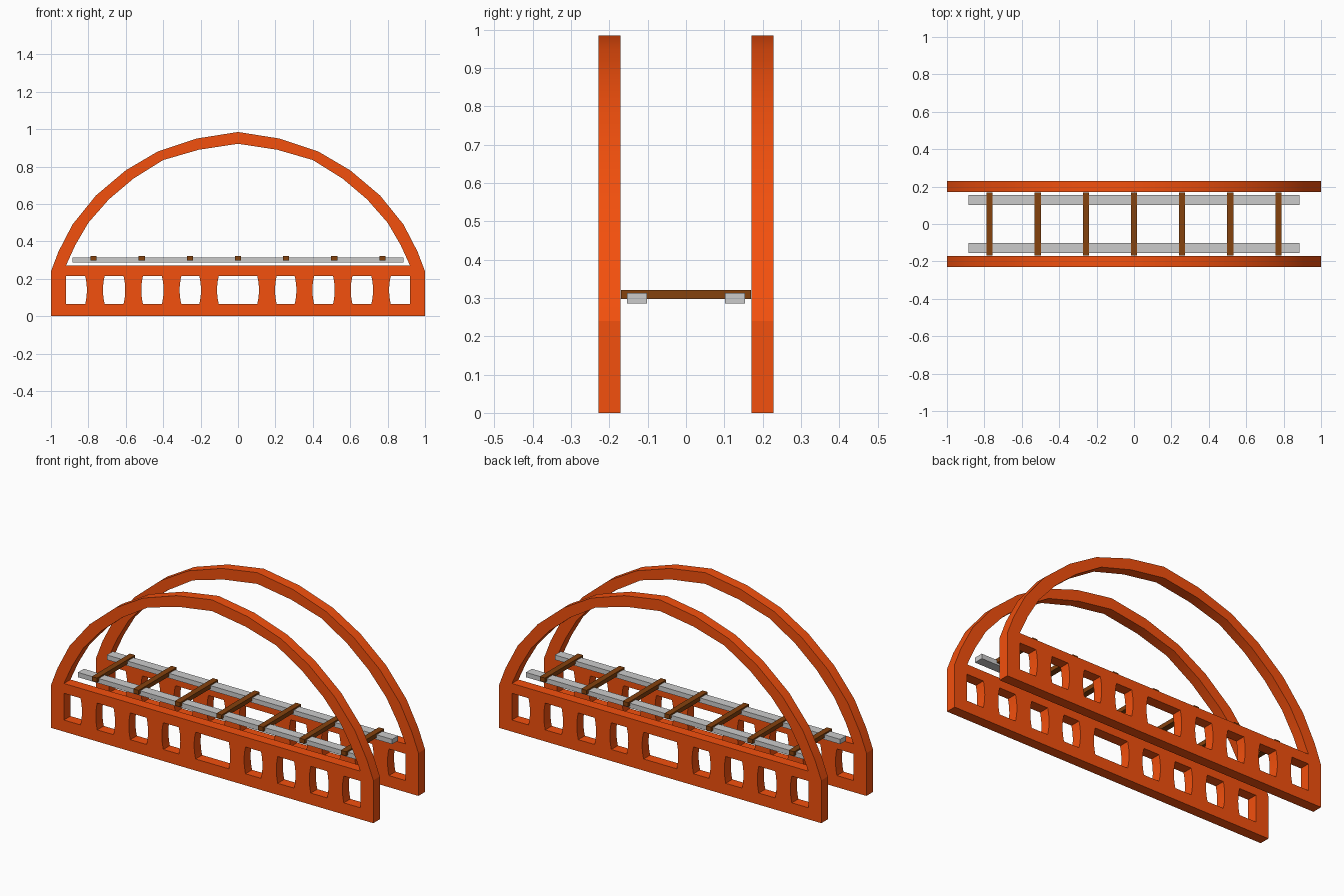
import bpy

if "Cube" in bpy.data.objects:
    bpy.data.objects.remove(bpy.data.objects["Cube"])


def material(name, rgb):
    m = bpy.data.materials.new(name)
    m.diffuse_color = (*rgb, 1)
    m.use_nodes = True
    m.node_tree.nodes["Principled BSDF"].inputs["Base Color"].default_value = m.diffuse_color
    return m


ORANGE = material("orange_paint", (0.90, 0.08, 0.004))
BROWN = material("brown_wood", (0.235, 0.054, 0.004))


def mirrored(half):
    """Close a left-half path across x = 0 (last point lies on the axis)."""
    return half + [(-x, z) for x, z in reversed(half[:-1])]


def box(name, centre, size, mat=None):
    bpy.ops.mesh.primitive_cube_add(size=1, location=centre)
    o = bpy.context.object
    o.name = name
    o.scale = size
    bpy.ops.object.transform_apply(location=False, rotation=False, scale=True)
    if mat:
        o.data.materials.append(mat)
    return o


# Frame outline and arch opening
outer = mirrored([(-1, 0), (-1, 0.24), (-0.96, 0.345), (-0.885, 0.49), (-0.76, 0.645),
                  (-0.60, 0.78), (-0.43, 0.88), (-0.22, 0.95), (0, 0.985)])
arch = mirrored([(-0.92, 0.27), (-0.87, 0.38), (-0.80, 0.50), (-0.69, 0.625),
                 (-0.56, 0.735), (-0.40, 0.835), (-0.21, 0.89), (0, 0.922)])

# Openings between waisted posts in the lower girder
Z0, Z1 = 0.065, 0.215
posts = [-0.765, -0.56, -0.355, -0.155]
posts = posts + [-x for x in reversed(posts)]


def post_edge(x, side):
    steps = 8
    pts = []
    for i in range(steps + 1):
        t = i / steps
        half = 0.043 + 0.009 * (2 * t - 1) ** 2
        pts.append((x + side * half, Z0 + t * (Z1 - Z0)))
    return pts


left_edges = [[(-0.92, Z0), (-0.92, Z1)]] + [post_edge(x, 1) for x in posts]
right_edges = [post_edge(x, -1) for x in posts] + [[(0.92, Z0), (0.92, Z1)]]
openings = [a + b[::-1] for a, b in zip(left_edges, right_edges)]


def side_frame(name, y):
    cu = bpy.data.curves.new(name, 'CURVE')
    cu.dimensions = '2D'
    cu.fill_mode = 'BOTH'
    cu.extrude = 0.029
    for loop in [outer, arch] + openings:
        s = cu.splines.new('POLY')
        s.points.add(len(loop) - 1)
        for p, (x, z) in zip(s.points, loop):
            p.co = (x, z, 0, 1)
        s.use_cyclic_u = True
    cu.materials.append(ORANGE)
    o = bpy.data.objects.new(name, cu)
    bpy.context.collection.objects.link(o)
    o.rotation_euler = (1.5707963, 0, 0)
    o.location = (0, y, 0)
    bpy.ops.object.select_all(action='DESELECT')
    o.select_set(True)
    bpy.context.view_layer.objects.active = o
    bpy.ops.object.convert(target='MESH')
    bpy.ops.object.shade_smooth_by_angle(angle=0.35)


for label, sign in (("front", -1), ("back", 1)):
    side_frame(label + "_side_frame", sign * 0.2)
    # Rail
    box(label + "_rail", (0, sign * 0.128, 0.2995), (1.77, 0.052, 0.027))

# Cross ties
for i in range(7):
    box(f"cross_tie_{i + 1}", ((i - 3) * 0.2575, 0, 0.309), (0.033, 0.338, 0.024), BROWN)
